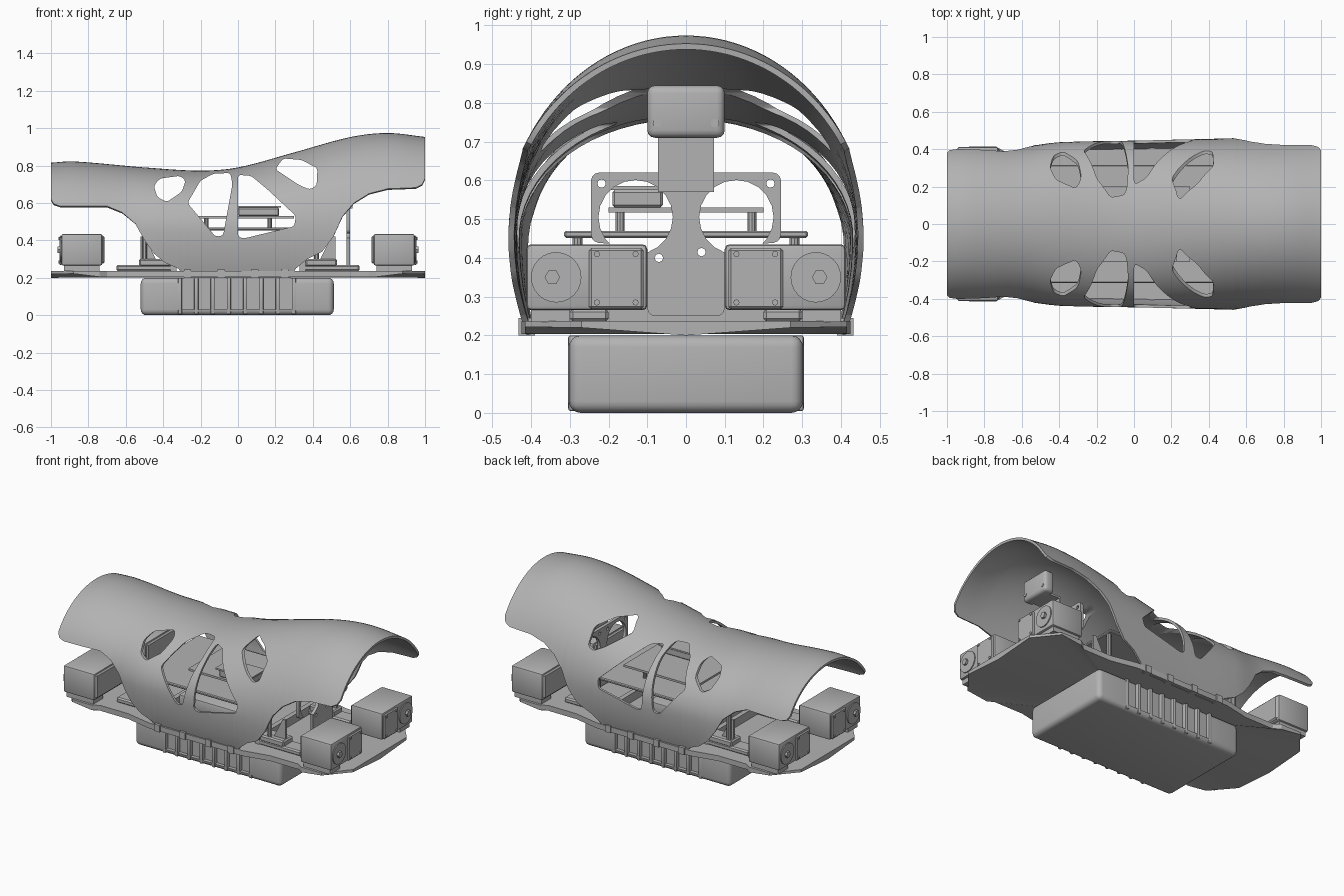
import bpy, bmesh, math
from mathutils import Vector

cube = bpy.data.objects.get("Cube")
if cube:
    bpy.data.objects.remove(cube, do_unlink=True)

grey = bpy.data.materials.new("plain grey")
grey.use_nodes = True
grey.diffuse_color = (0.45, 0.45, 0.45, 1)
grey.node_tree.nodes["Principled BSDF"].inputs["Base Color"].default_value = (0.45, 0.45, 0.45, 1)


def finish(name, bm, angle=30, fix=True):
    if fix:
        bmesh.ops.recalc_face_normals(bm, faces=bm.faces[:])
    mesh = bpy.data.meshes.new(name)
    bm.to_mesh(mesh)
    bm.free()
    mesh.materials.append(grey)
    ob = bpy.data.objects.new(name, mesh)
    bpy.context.collection.objects.link(ob)
    smooth(ob, angle)
    return ob


def smooth(ob, angle=30):
    bpy.ops.object.select_all(action='DESELECT')
    ob.select_set(True)
    bpy.context.view_layer.objects.active = ob
    bpy.ops.object.shade_smooth_by_angle(angle=math.radians(angle))


def box(name, x, y, z, bevel=0.0, segments=3):
    bm = bmesh.new()
    bmesh.ops.create_cube(bm, size=1)
    for v in bm.verts:
        v.co = [(r[0] + r[1]) / 2 + c * (r[1] - r[0]) for r, c in zip((x, y, z), v.co)]
    if bevel:
        bmesh.ops.bevel(bm, geom=bm.edges[:], offset=bevel, segments=segments,
                        profile=0.5, affect='EDGES')
    return finish(name, bm)


def prism(name, points, axis, lo, hi, bevel=0.0):
    """Extrude a 2D outline along one axis, optionally rounding its corners."""
    def place(p, h):
        c = list(p)
        c.insert(axis, h)
        return c
    bm = bmesh.new()
    face = bm.faces.new([bm.verts.new(place(p, lo)) for p in points])
    ext = bmesh.ops.extrude_face_region(bm, geom=[face])
    for v in ext["geom"]:
        if isinstance(v, bmesh.types.BMVert):
            v.co[axis] = hi
    if bevel:
        sides = [e for e in bm.edges
                 if abs(e.verts[0].co[axis] - e.verts[1].co[axis]) > 1e-5]
        bmesh.ops.bevel(bm, geom=sides, offset=bevel, segments=3, profile=0.5,
                        affect='EDGES', clamp_overlap=True)
    return finish(name, bm)


def circle(cu, cv, r, n=16):
    return [(cu + r * math.cos(2 * math.pi * i / n), cv + r * math.sin(2 * math.pi * i / n))
            for i in range(n)]


def bake(ob):
    """Apply the modifiers."""
    dg = bpy.context.evaluated_depsgraph_get()
    ob.data = bpy.data.meshes.new_from_object(ob.evaluated_get(dg))
    ob.modifiers.clear()


def cut(ob, cutters):
    for c in cutters:
        m = ob.modifiers.new("cut", 'BOOLEAN')
        m.operation, m.solver, m.object = 'DIFFERENCE', 'EXACT', c
    bake(ob)
    for c in cutters:
        bpy.data.objects.remove(c, do_unlink=True)
    smooth(ob)


def lookup(table, x, curved=True):
    for i in range(len(table) - 1):
        (x0, a), (x1, b) = table[i], table[i + 1]
        if x <= x1:
            break
    t, h = (x - x0) / (x1 - x0), x1 - x0
    if not curved:
        return a + (b - a) * t

    def slope(k):
        p, q = table[max(k - 1, 0)], table[min(k + 1, len(table) - 1)]
        return (q[1] - p[1]) / (q[0] - p[0])
    m0, m1 = slope(i) * h, slope(i + 1) * h
    return ((2*t**3 - 3*t*t + 1) * a + (t**3 - 2*t*t + t) * m0
            + (3*t*t - 2*t**3) * b + (t**3 - t*t) * m1)


# Arched shell: crest height, half width and lower edge along x
crest = [(-1, .815), (-.88, .822), (-.5, .79), (-.2, .773), (0, .79), (.3, .87),
         (.6, .952), (.8, .974), (1, .953)]
width = [(-1, .43), (-.8, .425), (-.6, .415), (-.4, .437), (0, .446), (.5, .458), (1, .475)]
edge = [(-1, .62), (-.985, .595), (-.95, .583), (-.7, .583), (-.62, .55), (-.55, .49),
        (-.5, .4), (-.45, .33), (-.39, .28), (-.32, .25), (-.28, .2), (.28, .2), (.31, .25),
        (.37, .3), (.45, .34), (.51, .42), (.56, .53), (.62, .6), (.7, .65), (.8, .676),
        (.95, .682), (.985, .7), (1, .73)]
mid, rows = 0.45, 40
stations = sorted({round(-1 + i / 32, 3) for i in range(65)} | {p[0] for p in edge})
bm = bmesh.new()
rings = []
for x in stations:
    top, half, low = lookup(crest, x), lookup(width, x), lookup(edge, x, False)
    if low >= mid:
        reach = math.acos((low - mid) / (top - mid))
    else:
        reach = math.pi / 2 + math.asin((mid - low) / 0.6)
    ring = []
    for j in range(rows + 1):
        t = reach * (2 * j / rows - 1)
        c = math.cos(t)
        ring.append(bm.verts.new((x, half * math.sin(t), mid + c * (top - mid if c > 0 else 0.6))))
    rings.append(ring)
for r, s in zip(rings, rings[1:]):
    for j in range(rows):
        bm.faces.new((r[j], s[j], s[j + 1], r[j + 1]))
shell = finish("shell", bm, fix=False)
solid = shell.modifiers.new("thickness", 'SOLIDIFY')
solid.thickness, solid.offset = 0.015, -1
bake(shell)

# Shell windows, cut straight through both sides
windows = [
    [(-.45, .69), (-.43, .63), (-.38, .605), (-.3, .66), (-.28, .72), (-.31, .745), (-.42, .73)],
    [(-.27, .6), (-.2, .72), (-.13, .757), (-.04, .76), (-.03, .7), (-.08, .425), (-.12, .42)],
    [(0, .75), (.07, .745), (.16, .67), (.31, .53), (.3, .475), (.03, .41), (0, .42)],
    [(.2, .78), (.24, .838), (.34, .83), (.425, .785), (.42, .69), (.38, .672), (.32, .7)],
]
cut(shell, [prism("window_cutter", w, 1, -.6, .6, .015) for w in windows])

# Base plate with clipped corners that rise underneath
quarter = [(1, 0, .2), (1, .27, .22), (.88, .415, .222), (.74, .415, .205), (.7, .39, .203),
           (.5, .39, .203), (.33, .425, .203)]
outline = quarter + [(-x, y, z) for x, y, z in reversed(quarter)]
outline += [(x, -y, z) for x, y, z in reversed(outline[1:-1])]
bm = bmesh.new()
lower = [bm.verts.new(p) for p in outline]
upper = [bm.verts.new((x, y, .237)) for x, y, z in outline]
hub = bm.verts.new((0, 0, .203))
bm.faces.new(upper)
for i in range(len(outline)):
    k = (i + 1) % len(outline)
    bm.faces.new((lower[i], lower[k], upper[k], upper[i]))
    bm.faces.new((lower[k], lower[i], hub))
finish("base_plate", bm, 15)

# Battery case with recessed, ribbed sides
case = box("battery_case", (-.52, .512), (-.302, .302), (0, .2), .03, 4)
cut(case, [box("recess_cutter", (-.31, .3), sorted((s * .28, s * .4)), (.03, .25))
           for s in (-1, 1)])
for s in (-1, 1):
    for i in range(8):
        x = -.31 + i * .087
        box("battery_rib", (x - .011, x + .011), sorted((s * .26, s * .304)), (.005, .2), .006, 2)
    for x in (-.27, -.09, .09, .25):
        box("shell_tab", (x - .02, x + .02), sorted((s * .39, s * .432)), (.2, .245))

# Servos at the four corners
for sx in (-1, 1):
    for sy in (-1, 1):
        def span(a, b, s):
            return tuple(sorted((a * s, b * s)))
        box("servo_body", span(.725, .945, sx), span(.1, .412, sy), (.265, .435), .012, 2)
        box("servo_lid", span(.715, .74, sx), span(.11, .4, sy), (.275, .427), .008, 1)
        box("servo_face", span(.94, .955, sx), span(.11, .25, sy), (.268, .425), .006, 1)
        prism("servo_disc", circle(sy * .335, .35, .065, 24), 0, *span(.94, .951, sx))
        prism("servo_shaft", circle(sy * .345, .35, .02, 6), 0, *span(.94, .965, sx))
        box("servo_foot", span(.74, .93, sx), span(.3, .4, sy), (.235, .268))
        for y in (.13, .23):
            for z in (.285, .41):
                prism("servo_screw", circle(sy * y, z, .008, 8), 0, *span(.95, .96, sx))

# Sensor panel with two round openings
half_panel = [(.1, .25), (.1, .43), (.245, .44), (.245, .62)]
panel = prism("sensor_panel", half_panel + [(-y, z) for y, z in reversed(half_panel)],
              0, .58, .6, .02)
holes = [prism("eye_cutter", circle(s * .13, .505, .096, 20), 0, .5, .7) for s in (-1, 1)]
holes += [prism("bolt_cutter", circle(y, z, .011, 8), 0, .5, .7)
          for y, z in ((-.218, .592), (.218, .592), (-.04, .592), (.04, .592),
                       (-.07, .4), (.04, .415))]
cut(panel, holes)

# Forward sensor on a bent stem
box("sensor_stem", (.6, .612), (-.072, .072), (.57, .72))
box("sensor_arm", (.6, .69), (-.072, .072), (.71, .722))
box("sensor_head", (.67, .74), (-.1, .1), (.71, .845), .02)
for s in (-1, 1):
    prism("sensor_screw", circle(s * .075, .748, .011, 10), 0, .73, .743)

# Mounting rails, brackets and cross walls on the plate
for sx in (-1, 1):
    for sy in (-1, 1):
        y = sorted((sy * .2, sy * .3))
        box("rail", sorted((sx * .33, sx * .65)), y, (.235, .268), .008, 1)
        box("rail_block", sorted((sx * .36, sx * .53)), y, (.26, .3), .008, 1)
        prism("post", circle(sx * (.5 if sx < 0 else .42), sy * .28, .014, 10), 2, .235, .46)
        prism("bracket", [(sx * .44, .3), (sx * .52, .3), (sx * .52, .42), (sx * .5, .42)],
              1, sy * .25, sy * .265)
        prism("deck_post", circle(sx * .17, sy * .17, .012, 10), 2, .46, .52)
    box("cross_wall", sorted((sx * .33, sx * .36)), (-.3, .3), (.235, .29))

# Electronics decks and modules
box("lower_deck", (-.5, .44), (-.315, .315), (.452, .47), .005, 1)
box("upper_deck", (-.21, .3), (-.2, .2), (.517, .53))
box("control_module", (0, .22), (-.19, -.06), (.53, .575), .006, 1)
box("module_cover", (-.02, .23), (-.2, -.05), (.575, .585))
box("power_module", (-.3, .15), (-.17, .17), (.235, .33), .01, 2)
